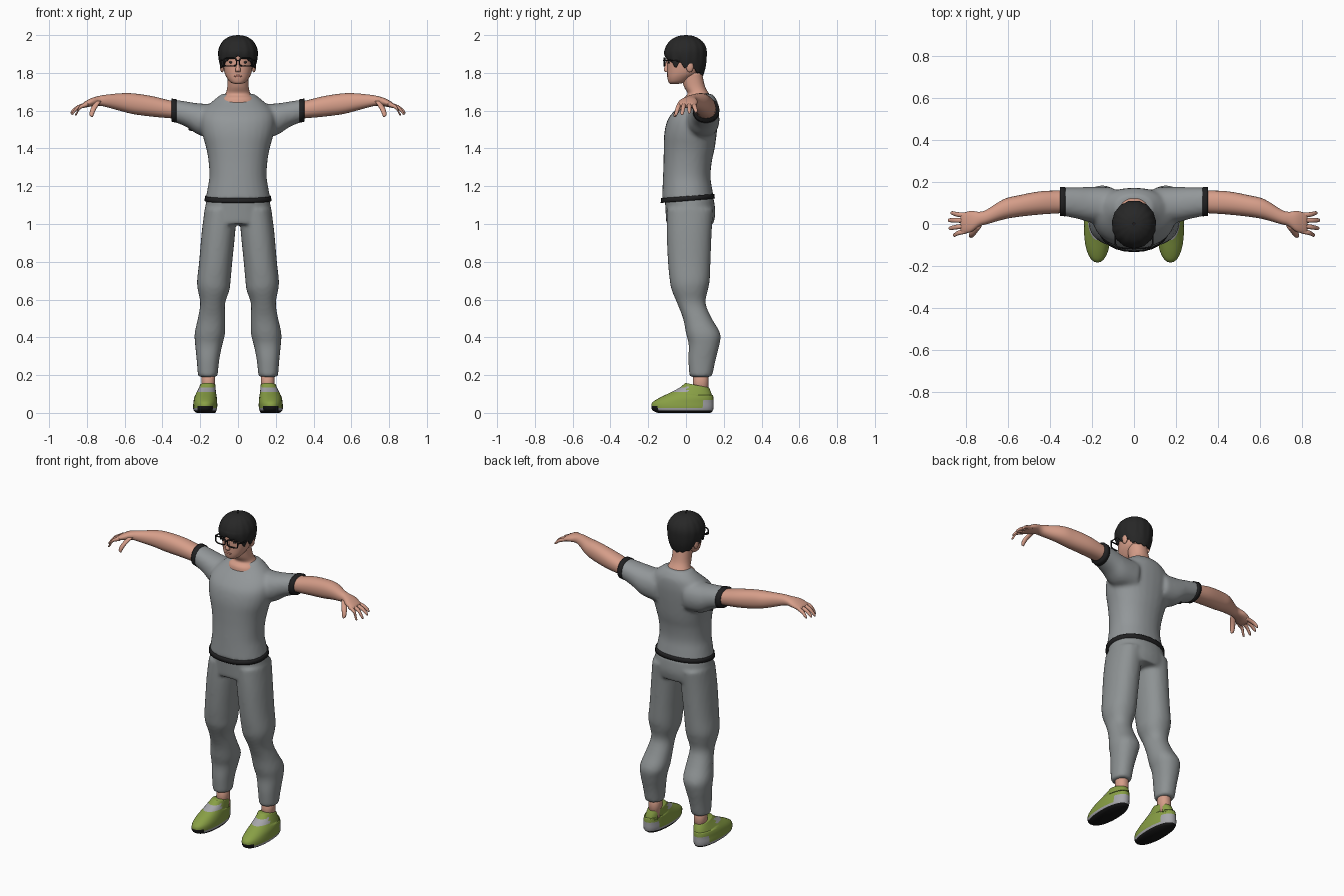
import bpy, bmesh
from math import sin, cos, pi, atan2, degrees, copysign

cube = bpy.data.objects.get("Cube")
if cube:
    bpy.data.objects.remove(cube, do_unlink=True)


def material(name, *rgb):
    m = bpy.data.materials.new(name)
    m.use_nodes = True
    m.diffuse_color = (*rgb, 1)
    bsdf = m.node_tree.nodes["Principled BSDF"]
    bsdf.inputs["Base Color"].default_value = (*rgb, 1)
    bsdf.inputs["Roughness"].default_value = 0.8
    return m


SHIRT = material("shirt grey", .29, .31, .32)
PANTS = material("trouser grey", .27, .29, .295)
SKIN = material("skin", .67, .34, .25)
LIPS = material("lips", .5, .2, .15)
HAIR = material("hair black", .02, .02, .02)
TRIM = material("trim black", .015, .015, .016)
GREEN = material("shoe green", .25, .35, .06)
PALE = material("shoe grey", .38, .38, .4)
SOLE = material("sole black", .008, .008, .008)

BOTH = (1, -1)


def smooth_stations(st, steps):
    """Catmull-Rom interpolation between the given stations."""
    out = []
    for i in range(len(st) - 1):
        p0, p1, p2, p3 = (st[max(i - 1, 0)], st[i], st[i + 1], st[min(i + 2, len(st) - 1)])
        for s in range(steps):
            t = s / steps
            out.append([b + .5 * t * (c - a + t * (2 * a - 5 * b + 4 * c - d + t * (3 * (b - c) + d - a)))
                        for a, b, c, d in zip(p0, p1, p2, p3)])
    return out + [st[-1]]


def loft(bm, axis, stations, side=1, n=28, power=2.2, steps=4, caps=True):
    """Rings of (position, centre a, centre b, radius a, radius b) along an axis."""
    rings = []
    for t, a, b, ra, rb in smooth_stations(stations, steps):
        ring = []
        for k in range(n):
            c, s = cos(2 * pi * k / n), sin(2 * pi * k / n)
            u = a + ra * copysign(abs(c) ** (2 / power), c)
            v = b + rb * copysign(abs(s) ** (2 / power), s)
            x, y, z = (t, u, v) if axis == "x" else (u, v, t)
            ring.append(bm.verts.new((x * side, y, z)))
        rings.append(ring)
    for r, q in zip(rings, rings[1:]):
        for k in range(n):
            j = (k + 1) % n
            bm.faces.new((r[k], r[j], q[j], q[k]))
    if caps:
        bm.faces.new(rings[0])
        bm.faces.new(rings[-1])


def build(name, parts, mats, rule=None, blend=False, warp=None, **kw):
    """Make one object from lofted parts: (axis, stations, sides)."""
    bm = bmesh.new()
    for axis, stations, sides in parts:
        for side in sides:
            loft(bm, axis, stations, side, **kw)
    bmesh.ops.recalc_face_normals(bm, faces=bm.faces)
    for v in bm.verts if warp else ():
        warp(v.co)
    for f in bm.faces:
        f.smooth = True
        if rule:
            f.material_index = rule(f.calc_center_median())
    mesh = bpy.data.meshes.new(name)
    bm.to_mesh(mesh)
    bm.free()
    ob = bpy.data.objects.new(name, mesh)
    bpy.context.collection.objects.link(ob)
    for m in mats:
        mesh.materials.append(m)
    if blend:
        re = ob.modifiers.new("blend", "REMESH")
        re.mode, re.voxel_size, re.use_smooth_shade = "VOXEL", .011, True
        sm = ob.modifiers.new("soften", "SMOOTH")
        sm.factor, sm.iterations = .5, 6
    return ob


def span(z, half, y0, y1, x=0):
    """Horizontal ring given by half width and front and back limits."""
    return (z, x, (y0 + y1) / 2, half, (y1 - y0) / 2)


def ball(name, loc, scale, mat):
    bpy.ops.mesh.primitive_uv_sphere_add(segments=16, ring_count=10, radius=1, location=loc)
    ob = bpy.context.object
    ob.name, ob.scale = name, scale
    ob.data.materials.append(mat)
    bpy.ops.object.shade_smooth()


# Shirt: torso and short sleeves blended together
torso = [span(1.13, .172, -.128, .148), span(1.18, .163, -.125, .14), span(1.25, .152, -.122, .13),
         span(1.33, .156, -.119, .137), span(1.4, .168, -.118, .152), span(1.48, .19, -.115, .163),
         span(1.55, .198, -.098, .17), span(1.6, .185, -.062, .172), span(1.65, .135, -.012, .166),
         span(1.69, .085, .022, .138)]
sleeve = [(.1, .09, 1.545, .085, .09), (.2, .092, 1.553, .085, .085), (.27, .1, 1.58, .075, .068),
          (.345, .107, 1.602, .067, .058)]
build("shirt", [("z", torso, (1,)), ("x", sleeve, BOTH)], [SHIRT], blend=True)
build("sleeve_bands", [("x", [(.325, .106, 1.598, .07, .063), (.352, .108, 1.603, .069, .061)], BOTH)],
      [TRIM], steps=2)


def tilt(co):
    co.z += co.y * .08


build("shirt_hem", [("z", [span(1.122, .177, -.134, .153), span(1.147, .175, -.132, .15)], (1,))],
      [TRIM], steps=2, warp=tilt)
ball("underarm_patch", (-.235, .105, 1.503), (.028, .018, .012), TRIM)

# Trousers: hips and legs blended together
hips = [span(1.14, .166, -.112, .146), span(1.06, .178, -.108, .156), span(1.0, .18, -.105, .145)]
leg = [span(1.08, .085, -.1, .145, .092), span(.95, .089, -.102, .136, .104),
       span(.8, .088, -.096, .13, .118), span(.7, .089, -.086, .126, .128),
       span(.65, .084, -.076, .116, .129), span(.58, .066, -.047, .104, .134),
       span(.5, .073, -.016, .137, .14), span(.42, .081, 0, .182, .149),
       span(.36, .072, .014, .177, .155), span(.28, .06, .012, .157, .159),
       span(.19, .052, .018, .138, .16)]
build("trousers", [("z", hips, (1,)), ("z", leg, BOTH)], [PANTS], blend=True)

# Ankles and shoes
build("ankles", [("z", [span(.09, .036, .035, .12, .157), span(.24, .036, .04, .117, .157)], BOTH)],
      [SKIN], steps=2)
shoe = [span(0, .05, -.15, .13, .17), span(.012, .06, -.175, .142, .174), span(.03, .064, -.183, .146, .174),
        span(.055, .063, -.178, .146, .173), span(.08, .06, -.14, .145, .172),
        span(.11, .052, -.078, .14, .168), span(.135, .046, -.032, .133, .164),
        span(.158, .041, -.004, .122, .16)]


def shoe_colour(c):
    if c.z < .013 or (c.z < .035 and c.y < -.14):
        return 2
    heel = c.y > .1 and c.z < .07
    tongue = .112 < c.z < .137 and c.y < .01
    return 1 if c.z < .026 or heel or tongue else 0


def heel_dip(co):
    if co.z > .1:
        co.z -= max(0, co.y) * .2


build("shoes", [("z", shoe, BOTH)], [GREEN, PALE, SOLE], rule=shoe_colour, warp=heel_dip)

# Arms with palms, fingers and thumbs
arm = [(.29, .107, 1.6, .052, .046), (.36, .105, 1.607, .054, .047), (.45, .1, 1.622, .055, .054),
       (.55, .085, 1.636, .051, .055), (.62, .07, 1.645, .048, .047), (.7, .034, 1.652, .035, .032),
       (.735, .024, 1.652, .034, .026), (.775, .012, 1.645, .05, .022), (.815, .004, 1.63, .048, .015),
       (.825, .004, 1.626, .04, .008)]
fingers = []
for y0, y1, reach, drop in ((.04, .052, .873, 1.592), (.017, .018, .886, 1.588),
                            (-.009, -.02, .882, 1.58), (-.033, -.052, .862, 1.578)):
    mid = (.81 + reach) / 2
    fingers.append(("x", [(.795, y0, 1.634, .012, .012), (mid, (y0 + y1) / 2, 1.618, .011, .011),
                          (reach - .008, y1, drop + .008, .009, .009), (reach, y1, drop, .003, .004)], BOTH))
thumb = [(1.65, .74, -.005, .016, .016), (1.61, .765, -.04, .015, .014),
         (1.578, .775, -.056, .011, .01), (1.566, .772, -.058, .004, .004)]
build("arms", [("x", arm, BOTH)], [SKIN])
build("fingers", fingers + [("z", thumb, BOTH)], [SKIN], n=12)

# Neck and head
neck = [span(1.63, .1, -.02, .13), span(1.665, .088, -.014, .137), span(1.69, .066, .008, .122),
        span(1.73, .056, -.012, .1), span(1.8, .054, -.03, .085)]
build("neck", [("z", neck, (1,))], [SKIN])
head = [span(1.742, .018, -.083, -.04), span(1.75, .04, -.092, -.005), span(1.772, .058, -.098, .03),
        span(1.8, .071, -.1, .07), span(1.84, .078, -.1, .085), span(1.88, .08, -.1, .09),
        span(1.93, .078, -.093, .086), span(1.975, .045, -.05, .05)]
build("head", [("z", head, (1,))], [SKIN])
nose = [(1.865, 0, -.096, .007, .009), (1.835, 0, -.1, .01, .012), (1.815, 0, -.104, .014, .014),
        (1.805, 0, -.1, .013, .01)]
build("nose", [("z", nose, (1,))], [SKIN], n=14)
ball("lips", (0, -.096, 1.783), (.021, .006, .006), LIPS)
for side, label in ((1, "left"), (-1, "right")):
    ball(label + "_eye", (side * .036, -.09, 1.856), (.013, .005, .006), HAIR)
    ball(label + "_ear", (side * .084, .02, 1.835), (.012, .02, .032), SKIN)

# Hair cap with a lower edge that changes around the head
EDGE = ((0, 1.885), (25, 1.872), (40, 1.862), (55, 1.826), (70, 1.858), (85, 1.828),
        (110, 1.83), (135, 1.8), (180, 1.788))


def hair_edge(co):
    turn = degrees(atan2(co.x, -co.y))
    lock = cos(turn * pi / 12)
    for (a, za), (b, zb) in zip(EDGE, EDGE[1:]):
        if a <= abs(turn) <= b:
            low = za + (zb - za) * (abs(turn) - a) / (b - a) + .004 * lock
            if co.z < 1.92:
                co.z = 1.92 - (1.92 - co.z) * (1.92 - low) / .12
            break
    co.x *= 1 + .012 * lock
    co.y *= 1 + .012 * lock


cap = [span(2.0, .005, -.005, .005), span(1.994, .04, -.042, .042), span(1.975, .073, -.078, .078),
       span(1.95, .092, -.1, .1), span(1.92, .103, -.112, .11), span(1.88, .104, -.115, .11),
       span(1.84, .1, -.114, .105), span(1.8, .092, -.11, .092)]
hair = build("hair", [("z", cap, (1,))], [HAIR], n=72, power=2.05, warp=hair_edge, caps=False)
solid = hair.modifiers.new("thickness", "SOLIDIFY")
solid.thickness, solid.offset = .014, -1

# Glasses: two rims, a bridge and two temples
curve = bpy.data.curves.new("glasses", "CURVE")
curve.dimensions, curve.bevel_depth, curve.bevel_resolution = "3D", .0038, 1


def wire(points, closed=False):
    sp = curve.splines.new("POLY")
    sp.points.add(len(points) - 1)
    for p, co in zip(sp.points, points):
        p.co = (*co, 1)
    sp.use_cyclic_u = closed


for side in BOTH:
    rim = []
    for k in range(20):
        c, s = cos(pi * k / 10), sin(pi * k / 10)
        x = .042 + .034 * copysign(abs(c) ** .5, c)
        rim.append((side * x, -.116 + .12 * max(0, x - .04), 1.857 + .021 * copysign(abs(s) ** .5, s)))
    wire(rim, True)
    wire([(side * .076, -.111, 1.866), (side * .09, -.095, 1.867), (side * .09, .015, 1.862)])
wire([(-.009, -.116, 1.864), (0, -.119, 1.866), (.009, -.116, 1.864)])
glasses = bpy.data.objects.new("glasses", curve)
curve.materials.append(TRIM)
bpy.context.collection.objects.link(glasses)
